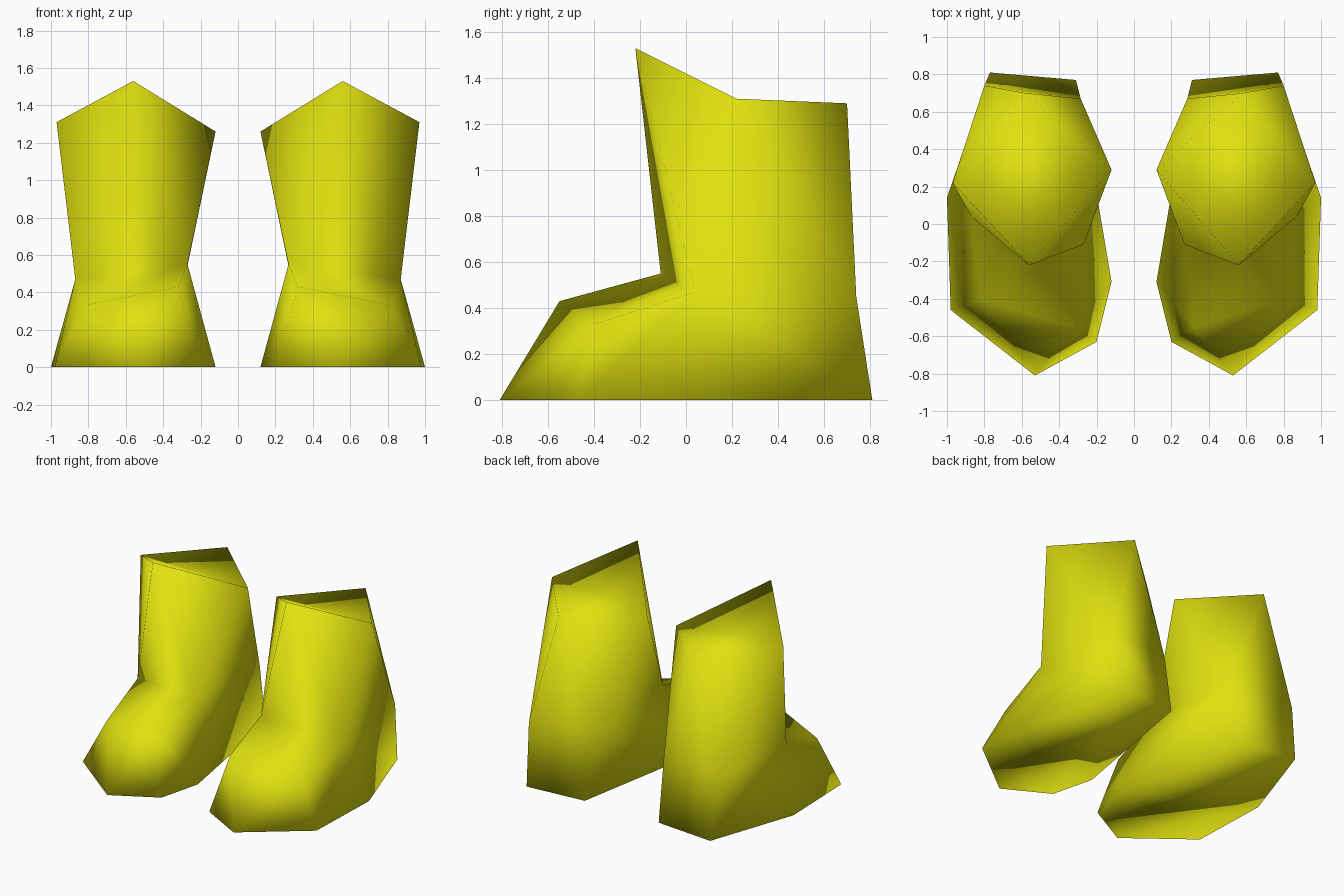
import bpy, bmesh

if "Cube" in bpy.data.objects:
    bpy.data.objects.remove(bpy.data.objects["Cube"])

# One flat colour
yellow = bpy.data.materials.new("boot_yellow")
yellow.diffuse_color = (0.75, 0.75, 0.005, 1)
yellow.use_nodes = True
yellow.node_tree.nodes["Principled BSDF"].inputs["Base Color"].default_value = yellow.diffuse_color

# Rim of the shaft: front peak, outer, back, inner
RIM = [(0.56, -0.22, 1.53), (0.97, 0.22, 1.31), (0.58, 0.70, 1.29), (0.12, 0.29, 1.26)]
# Ankle: front inner, front outer, back outer, back inner
ANKLE = [(0.27, -0.11, 0.55), (0.87, 0.04, 0.47), (0.80, 0.74, 0.45), (0.285, 0.67, 0.47)]
# Top of the toe: inner, outer
TOE = [(0.32, -0.55, 0.43), (0.82, -0.40, 0.33)]
# Sole outline, from the inner heel round the outer side and the toe
SOLE = [(0.31, 0.77), (0.77, 0.81), (1.0, 0.14), (0.98, -0.46),
        (0.53, -0.81), (0.20, -0.63), (0.12, -0.31)]


def make_boot(name, side):
    bm = bmesh.new()

    def add(points):
        return [bm.verts.new((side * p[0], p[1], p[2] if len(p) > 2 else 0)) for p in points]

    peak, outer, back, inner = add(RIM)
    ank_in, ank_out, heel_out, heel_in = add(ANKLE)
    toe_in, toe_out = add(TOE)
    s = add(SOLE)
    faces = [
        # closed top
        (peak, outer, inner), (outer, back, inner),
        # shaft
        (peak, ank_in, ank_out), (peak, ank_out, outer), (outer, ank_out, heel_out),
        (outer, heel_out, back), (back, heel_out, heel_in), (back, heel_in, inner),
        (inner, heel_in, ank_in), (inner, ank_in, peak),
        # instep and toe
        (ank_in, toe_out, ank_out), (ank_in, toe_in, toe_out),
        (toe_out, s[4], s[3]), (toe_out, toe_in, s[4]), (toe_in, s[5], s[4]),
        # sides of the foot and heel
        (toe_in, ank_in, s[6], s[5]), (ank_out, toe_out, s[3], s[2]),
        (ank_out, s[2], s[1], heel_out), (heel_out, s[1], s[0], heel_in),
        (heel_in, s[0], s[6], ank_in),
        # sole
        tuple(s),
    ]
    for f in faces:
        bm.faces.new(f).smooth = True
    bmesh.ops.recalc_face_normals(bm, faces=bm.faces)
    mesh = bpy.data.meshes.new(name)
    bm.to_mesh(mesh)
    bm.free()
    mesh.materials.append(yellow)
    bpy.context.collection.objects.link(bpy.data.objects.new(name, mesh))


make_boot("left_boot", 1)
make_boot("right_boot", -1)
